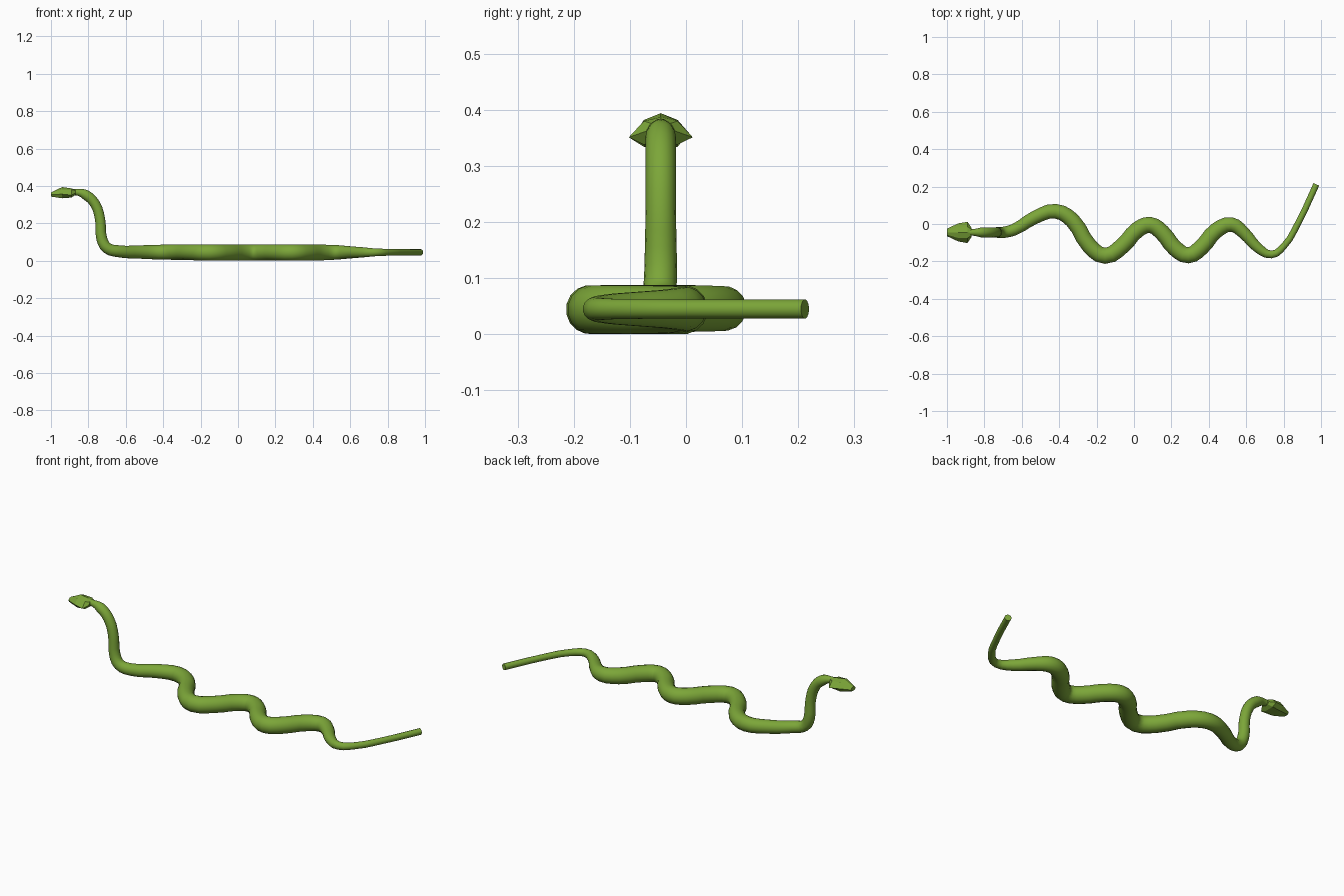
import bpy, bmesh

green = bpy.data.materials.new("snake_green")
green.diffuse_color = (0.20, 0.38, 0.04, 1)
YC = -0.045  # centre line of neck and head

# Body: round tube along a winding path (x, y, z, radius)
path = [
    (-0.895, YC, 0.366, 0.016), (-0.855, YC, 0.366, 0.018),
    (-0.815, YC, 0.353, 0.027), (-0.765, YC, 0.305, 0.027),
    (-0.737, YC, 0.22, 0.027), (-0.729, YC, 0.12, 0.029),
    (-0.70, YC, 0.068, 0.030), (-0.64, -0.03, 0.051, 0.032),
    (-0.53, 0.035, 0.047, 0.036), (-0.42, 0.068, 0.046, 0.040),
    (-0.33, 0.02, 0.046, 0.042), (-0.24, -0.115, 0.045, 0.043),
    (-0.155, -0.17, 0.044, 0.044), (-0.06, -0.115, 0.044, 0.044),
    (0.02, -0.03, 0.044, 0.044), (0.085, -0.005, 0.044, 0.044),
    (0.15, -0.045, 0.044, 0.044), (0.22, -0.13, 0.044, 0.044),
    (0.29, -0.167, 0.044, 0.044), (0.36, -0.125, 0.044, 0.044),
    (0.44, -0.035, 0.044, 0.043), (0.52, -0.003, 0.045, 0.040),
    (0.585, -0.045, 0.045, 0.034), (0.66, -0.125, 0.045, 0.028),
    (0.735, -0.163, 0.045, 0.021), (0.80, -0.12, 0.045, 0.018),
    (0.88, 0.01, 0.045, 0.017), (0.975, 0.212, 0.045, 0.017),
]
cu = bpy.data.curves.new("body", 'CURVE')
cu.dimensions = '3D'
cu.bevel_depth = 1.0
cu.bevel_resolution = 6
cu.resolution_u = 3
cu.use_fill_caps = True
sp = cu.splines.new('BEZIER')
sp.bezier_points.add(len(path) - 1)
for bp, (x, y, z, r) in zip(sp.bezier_points, path):
    bp.co = (x, y, z)
    bp.radius = r
    bp.handle_left_type = bp.handle_right_type = 'AUTO'
body = bpy.data.objects.new("body", cu)
bpy.context.collection.objects.link(body)
bpy.context.view_layer.objects.active = body
body.select_set(True)
bpy.ops.object.convert(target='MESH')
body = bpy.context.object
body.name = "body"
body.data.materials.clear()
body.data.materials.append(green)
bpy.ops.object.shade_smooth_by_angle(angle=0.6)

# Head: faceted loft; each ring is x, top z, shoulder (y, z), cheek (y, z), jaw (y, z)
rings = [
    (-1.000, 0.365, (0.012, 0.363), (0.020, 0.354), (0.014, 0.343)),
    (-0.940, 0.394, (0.030, 0.382), (0.048, 0.356), (0.030, 0.334)),
    (-0.890, 0.387, (0.030, 0.380), (0.057, 0.351), (0.030, 0.338)),
    (-0.870, 0.380, (0.018, 0.376), (0.026, 0.362), (0.016, 0.352)),
]
bm = bmesh.new()
loops = []
for x, top, *side in rings:
    section = [(0, top)] + side + [(-y, z) for y, z in reversed(side)]
    loops.append([bm.verts.new((x, YC + y, z)) for y, z in section])
for a, b in zip(loops, loops[1:]):
    for i in range(7):
        j = (i + 1) % 7
        bm.faces.new((a[i], a[j], b[j], b[i]))
bm.faces.new(loops[0])
bm.faces.new(loops[-1])
bmesh.ops.recalc_face_normals(bm, faces=bm.faces)
me = bpy.data.meshes.new("head")
bm.to_mesh(me)
bm.free()
me.materials.append(green)
bpy.context.collection.objects.link(bpy.data.objects.new("head", me))
